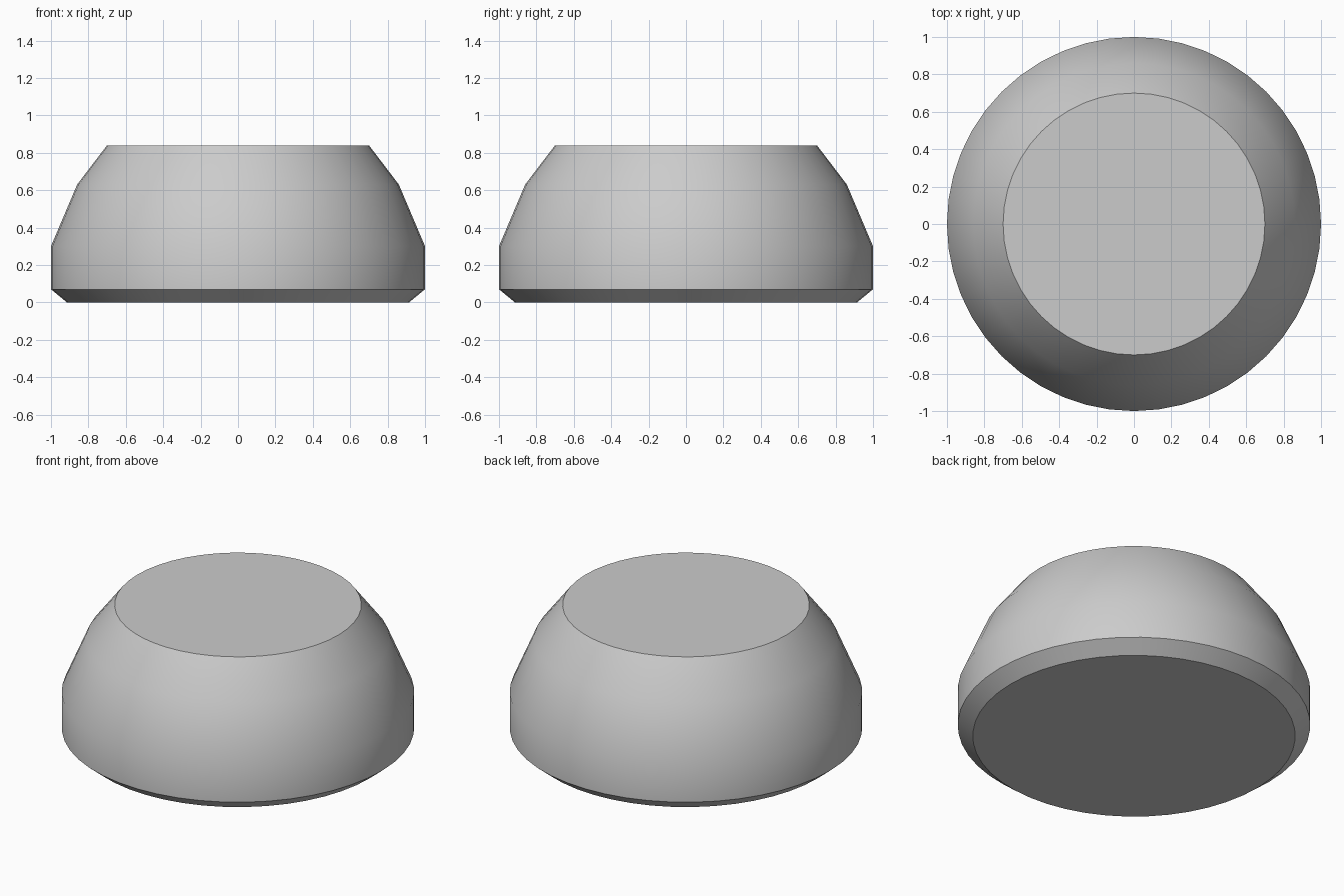
import bpy
import bmesh
import math

cube = bpy.data.objects.get("Cube")
if cube:
    bpy.data.objects.remove(cube, do_unlink=True)

SIDES = 48
# Radius and height of each ring, from the base to the flat top
PROFILE = [(0.915, 0), (1, 0.07), (1, 0.3), (0.86, 0.63), (0.7, 0.84)]

grey = bpy.data.materials.new("light grey")
grey.use_nodes = True
colour = (0.6, 0.6, 0.6, 1)
grey.diffuse_color = colour
grey.node_tree.nodes["Principled BSDF"].inputs["Base Color"].default_value = colour

# Turned body: rings joined by bands, closed by a cap at each end
bm = bmesh.new()
rings = []
for radius, z in PROFILE:
    angles = [math.tau * i / SIDES for i in range(SIDES)]
    rings.append([bm.verts.new((radius * math.cos(a), radius * math.sin(a), z)) for a in angles])
for low, high in zip(rings, rings[1:]):
    for i in range(SIDES):
        j = (i + 1) % SIDES
        bm.faces.new((low[i], low[j], high[j], high[i]))
bm.faces.new(rings[0][::-1])
bm.faces.new(rings[-1])

mesh = bpy.data.meshes.new("domed_knob")
bm.to_mesh(mesh)
bm.free()
mesh.materials.append(grey)
knob = bpy.data.objects.new("domed_knob", mesh)
bpy.context.collection.objects.link(knob)

# Smooth sides, with crisp rims at the top and base
bpy.ops.object.select_all(action='DESELECT')
knob.select_set(True)
bpy.context.view_layer.objects.active = knob
bpy.ops.object.shade_smooth_by_angle(angle=math.radians(30))
